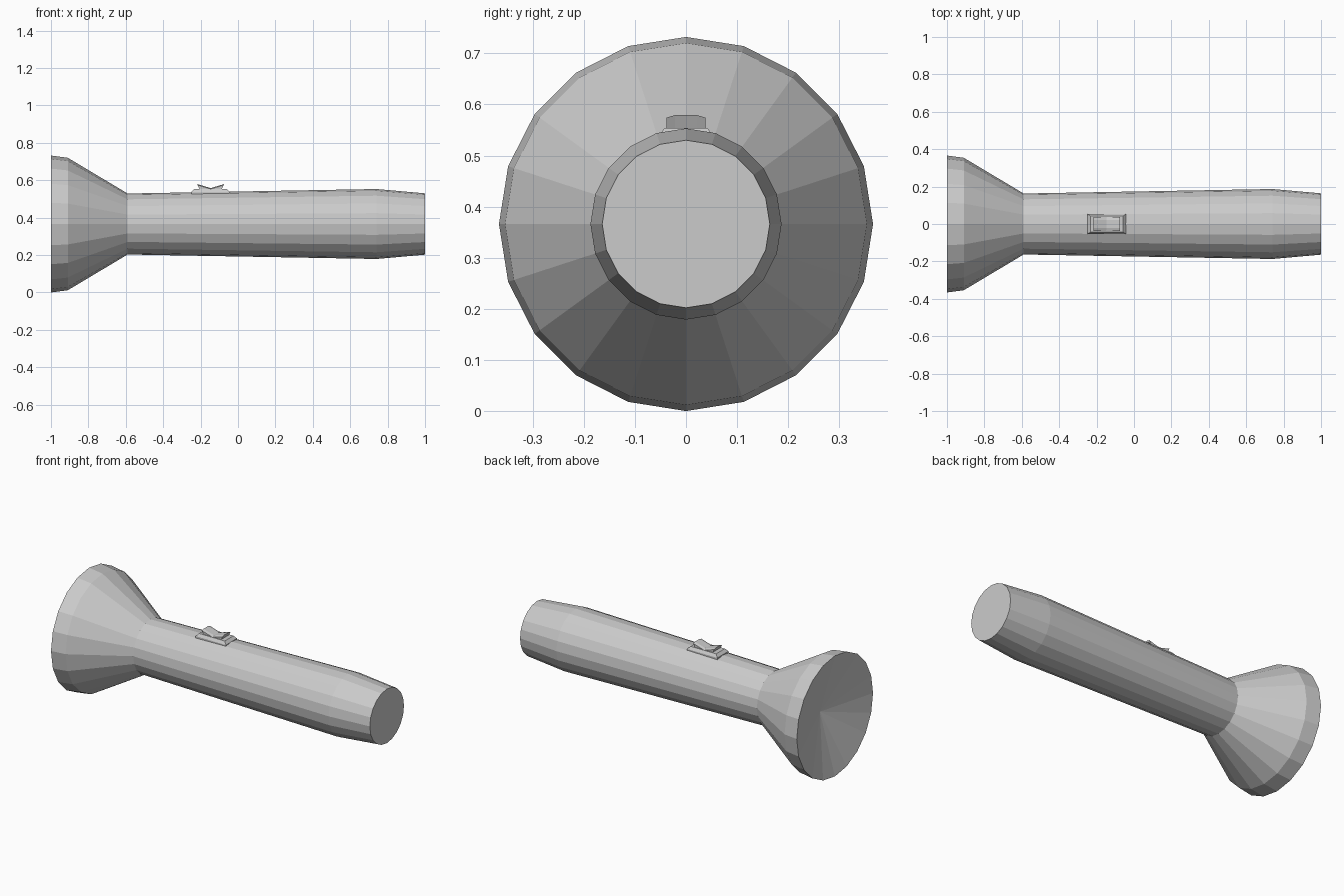
import bpy, bmesh, math

if "Cube" in bpy.data.objects:
    bpy.data.objects.remove(bpy.data.objects["Cube"])

SIDES, AXIS_Z = 20, 0.366
SWITCH_X = -0.146


def finish(name, bm):
    bmesh.ops.recalc_face_normals(bm, faces=bm.faces)
    mesh = bpy.data.meshes.new(name)
    bm.to_mesh(mesh)
    bm.free()
    obj = bpy.data.objects.new(name, mesh)
    bpy.context.collection.objects.link(obj)
    return obj


def loft(name, rings, cap_start=False, cap_end=False):
    """Skin equal-length rings of points; a cap may be a flat face or an apex point."""
    bm = bmesh.new()
    loops = [[bm.verts.new(p) for p in ring] for ring in rings]
    n = len(loops[0])
    for a, b in zip(loops, loops[1:]):
        for i in range(n):
            j = (i + 1) % n
            bm.faces.new((a[i], a[j], b[j], b[i]))
    for cap, ring in ((cap_start, loops[0]), (cap_end, loops[-1])):
        if cap is True:
            bm.faces.new(ring)
        elif cap:
            tip = bm.verts.new(cap)
            for i in range(n):
                bm.faces.new((ring[i], ring[(i + 1) % n], tip))
    return finish(name, bm)


def circle(x, r):
    return [(x, r * math.sin(2 * math.pi * i / SIDES),
             AXIS_Z + r * math.cos(2 * math.pi * i / SIDES)) for i in range(SIDES)]


def rect(hx, hy, z):
    return [(SWITCH_X + sx * hx, sy * hy, z)
            for sx, sy in ((-1, -1), (1, -1), (1, 1), (-1, 1))]


# Flared head with a shallow conical reflector
loft("head", [circle(-1, 0.366), circle(-0.91, 0.354), circle(-0.59, 0.163)],
     cap_start=(-0.9, 0, AXIS_Z))

# Handle, slightly swelling then tapering to a flat end
loft("handle", [circle(-0.59, 0.163), circle(0.74, 0.187), circle(1, 0.164)],
     cap_end=True)

# Switch plate
loft("switch_plate", [rect(0.102, 0.053, 0.524), rect(0.102, 0.053, 0.538),
                      rect(0.086, 0.042, 0.554)], cap_start=True, cap_end=True)

# Rocker switch: V-shaped side profile with slightly crowned top
profile = [(-0.055, 0.545), (0.055, 0.545), (0.07, 0.574), (0, 0.553), (-0.07, 0.574)]
loft("rocker_switch",
     [[(SWITCH_X + x, y, z + (lift if z > 0.55 else 0)) for x, z in profile]
      for y, lift in ((-0.038, 0), (-0.022, 0.005), (0.022, 0.005), (0.038, 0))],
     cap_start=True, cap_end=True)
